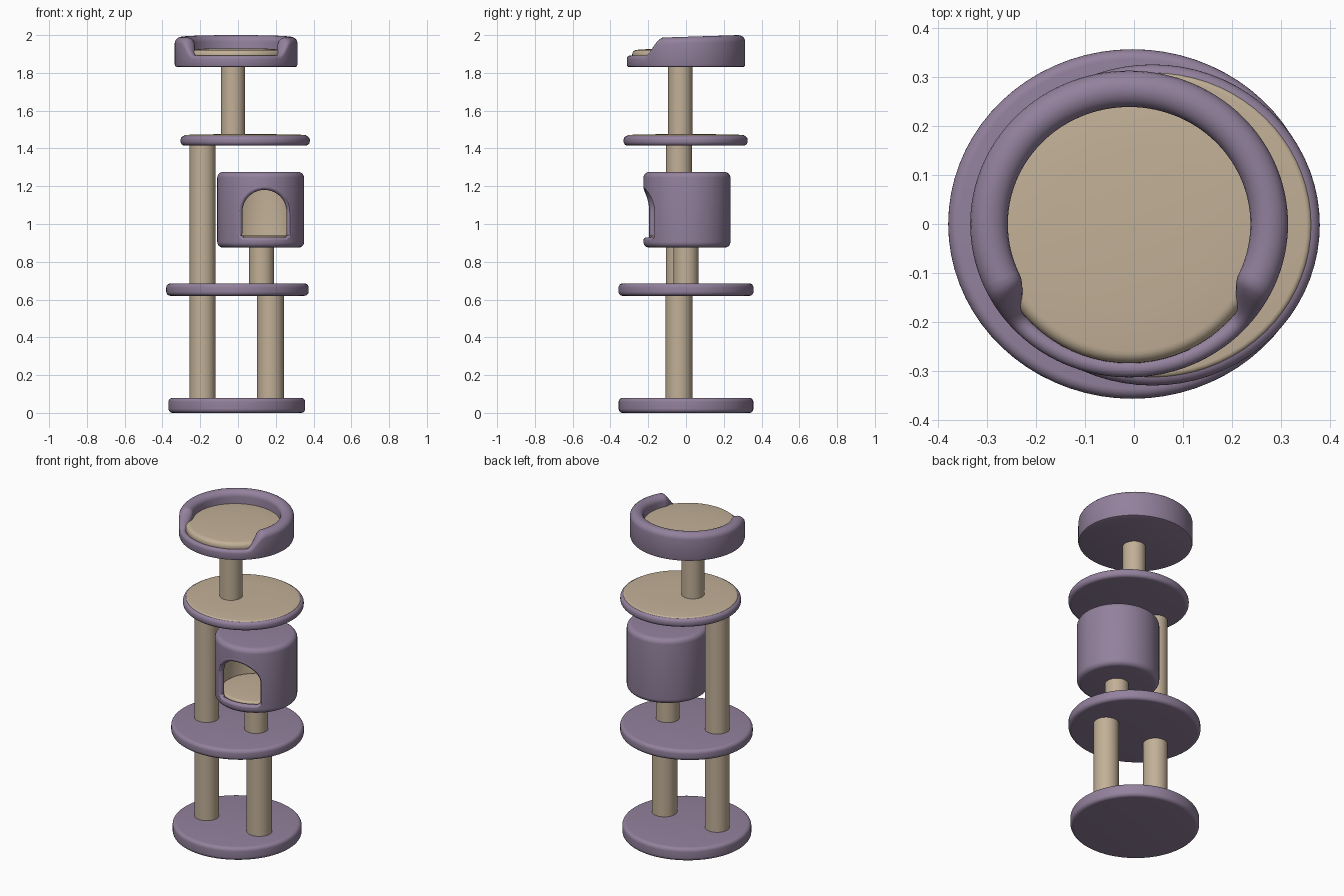
import bpy, bmesh, math
from math import sin, cos, pi, radians

if "Cube" in bpy.data.objects:
    bpy.data.objects.remove(bpy.data.objects["Cube"])


def material(name, rgb):
    m = bpy.data.materials.new(name)
    m.diffuse_color = (*rgb, 1)
    m.use_nodes = True
    m.node_tree.nodes["Principled BSDF"].inputs["Base Color"].default_value = m.diffuse_color
    return m


PURPLE = material("mauve plush", (0.29, 0.22, 0.335))
BEIGE = material("beige sisal", (0.54, 0.435, 0.31))


def revolve(name, profile, centre, mat, sy=1.0, segs=72):
    """Revolve profile(angle) -> [(r, z)...] about z; both ends lie on the axis."""
    bm = bmesh.new()
    rows = []
    first = profile(0)
    ends = [bm.verts.new((0, 0, first[i][1])) for i in (0, -1)]
    for s in range(segs):
        a = 2 * pi * s / segs
        rows.append([bm.verts.new((r * cos(a), r * sin(a) * sy, z)) for r, z in profile(a)[1:-1]])
    for s in range(segs):
        p, q = rows[s], rows[(s + 1) % segs]
        bm.faces.new((ends[0], q[0], p[0]))
        bm.faces.new((ends[1], p[-1], q[-1]))
        for i in range(len(p) - 1):
            bm.faces.new((p[i], q[i], q[i + 1], p[i + 1]))
    bmesh.ops.recalc_face_normals(bm, faces=bm.faces)
    me = bpy.data.meshes.new(name)
    bm.to_mesh(me)
    bm.free()
    me.materials.append(mat)
    ob = bpy.data.objects.new(name, me)
    ob.location = (centre[0], centre[1], 0)
    bpy.context.collection.objects.link(ob)
    return ob


def disc(r, z0, z1, c, dome=0.0):
    """Rounded slab profile with corner radius c."""
    pts = [(0, z0)]
    for i in range(7):
        a = -pi / 2 + pi / 2 * i / 6
        pts.append((r - c + c * cos(a), z0 + c + c * sin(a)))
    for i in range(7):
        a = pi / 2 * i / 6
        pts.append((r - c + c * cos(a), z1 - c + c * sin(a)))
    if dome:
        pts.append((r * 0.6, z1 + dome * 0.75))
    pts.append((0, z1 + dome))
    return lambda a: pts


def post(name, x, y, r, z0, z1):
    pts = [(0, z0), (r, z0), (r, z1), (0, z1)]
    return revolve(name, lambda a: pts, (x, y), BEIGE, segs=40)


# Base and platforms
revolve("base", disc(0.362, 0.0, 0.08, 0.022), (-0.006, 0), PURPLE, 0.985)
revolve("lower_platform", disc(0.377, 0.62, 0.685, 0.022), (-0.003, 0), PURPLE, 0.948)
revolve("upper_platform", disc(0.342, 1.415, 1.467, 0.022), (0.038, -0.002), PURPLE, 0.96)
revolve("upper_platform_pad", disc(0.326, 1.44, 1.472, 0.012, 0.004), (0.038, -0.002), BEIGE, 0.96)

# Posts
post("tall_left_post", -0.187, -0.037, 0.069, 0.06, 1.43)
post("lower_right_post", 0.172, -0.037, 0.071, 0.06, 0.64)
post("house_post", 0.125, 0.0, 0.066, 0.66, 0.89)
post("top_post", -0.026, -0.03, 0.064, 1.45, 1.85)

# Hollow house with an arched doorway
HX, HY, RO, RI = 0.12, 0.005, 0.23, 0.196
house = revolve("house", disc(RO, 0.875, 1.275, 0.03), (HX, HY), PURPLE)
cavity = revolve("house_cavity_cutter", disc(RI, 0.905, 1.245, 0.02), (HX, HY), PURPLE)

DW, DZ0, DZ1 = 0.134, 0.912, 1.198     # door half width, bottom, top
DX = 0.14 - HX                         # door offset from the house axis


def arch():
    pts = [(-DW + 0.02, DZ0), (DW - 0.02, DZ0), (DW, DZ0 + 0.02)]
    n = 20
    for i in range(n + 1):
        a = pi * i / n
        pts.append((DW * cos(a), DZ1 - DW + DW * sin(a)))
    pts.append((-DW, DZ0 + 0.02))
    return pts


bm = bmesh.new()
face = bm.faces.new([bm.verts.new((HX + DX + x, HY - 0.3, z)) for x, z in arch()])
ext = bmesh.ops.extrude_face_region(bm, geom=[face])
bmesh.ops.translate(bm, vec=(0, 0.28, 0), verts=[g for g in ext["geom"] if isinstance(g, bmesh.types.BMVert)])
bmesh.ops.recalc_face_normals(bm, faces=bm.faces)
me = bpy.data.meshes.new("door_cutter")
bm.to_mesh(me)
bm.free()
door = bpy.data.objects.new("door_cutter", me)
bpy.context.collection.objects.link(door)

bpy.context.view_layer.objects.active = house
for cutter in (cavity, door):
    mod = house.modifiers.new("cut", 'BOOLEAN')
    mod.operation = 'DIFFERENCE'
    mod.solver = 'EXACT'
    mod.object = cutter
    bpy.ops.object.modifier_apply(modifier=mod.name)
for cutter in (cavity, door):
    bpy.data.objects.remove(cutter, do_unlink=True)

# House lining is beige: faces inside the cavity limits
house.data.materials.clear()
house.data.materials.append(PURPLE)
house.data.materials.append(BEIGE)
for p in house.data.polygons:
    c = p.center
    inside = math.hypot(c.x, c.y) < RI + 0.001 and 0.9 < c.z < 1.25
    p.material_index = 1 if inside else 0

# Rounded rim wrapped around the doorway, following the curved wall
cu = bpy.data.curves.new("door_rim", 'CURVE')
cu.dimensions = '3D'
cu.bevel_depth = 0.0175
cu.bevel_resolution = 3
sp = cu.splines.new('POLY')
outline = []
pts = arch()
for i, (x0, z0) in enumerate(pts):     # subdivide so the long edges bend too
    x1, z1 = pts[(i + 1) % len(pts)]
    n = max(1, int(math.hypot(x1 - x0, z1 - z0) / 0.025))
    outline += [(x0 + (x1 - x0) * k / n, z0 + (z1 - z0) * k / n) for k in range(n)]
sp.points.add(len(outline) - 1)
RM = 0.2135
for p, (x, z) in zip(sp.points, outline):
    x += DX
    p.co = (HX + x, HY - math.sqrt(RM * RM - x * x), z, 1)
sp.use_cyclic_u = True
rim = bpy.data.objects.new("door_rim", cu)
bpy.context.collection.objects.link(rim)
cu.materials.append(PURPLE)
bpy.ops.object.select_all(action='DESELECT')
rim.select_set(True)
bpy.context.view_layer.objects.active = rim
bpy.ops.object.convert(target='MESH')

revolve("house_cushion", disc(0.197, 0.9, 0.936, 0.014, 0.004), (HX, HY), BEIGE)


# Top bed: bolster wall that drops to a low lip at the front
def bed(a):
    phi = abs((a + pi / 2 + pi) % (2 * pi) - pi)       # angle away from the front
    t = min(1, max(0, (phi - radians(45)) / radians(19)))
    k = t * t * (3 - 2 * t)
    h = 1.892 + 0.093 * k + 0.015 * max(0, -cos(phi) * 0.6 + 0.4) * k
    ro, ri = 0.325, 0.288 - 0.04 * k
    e = 0.018 + 0.016 * k
    m, w = (ro + ri) / 2, (ro - ri) / 2
    pts = [(0, 1.83), (ro - 0.015, 1.83), (ro - 0.004, 1.834), (ro, 1.845)]
    for i in range(11):
        b = pi * i / 10
        pts.append((m + w * cos(b), h - e + e * sin(b)))
    return pts + [(ri, 1.86), (0, 1.86)]


revolve("top_bed", bed, (-0.01, 0.0), PURPLE, 0.965, segs=120)
revolve("top_bed_cushion", disc(0.281, 1.85, 1.922, 0.025, 0.008), (-0.01, -0.008), BEIGE, 0.985)

# Smooth shading with crisp creases
bpy.ops.object.select_all(action='DESELECT')
for ob in bpy.context.scene.objects:
    ob.select_set(True)
    bpy.context.view_layer.objects.active = ob
bpy.ops.object.shade_smooth_by_angle(angle=radians(40))
